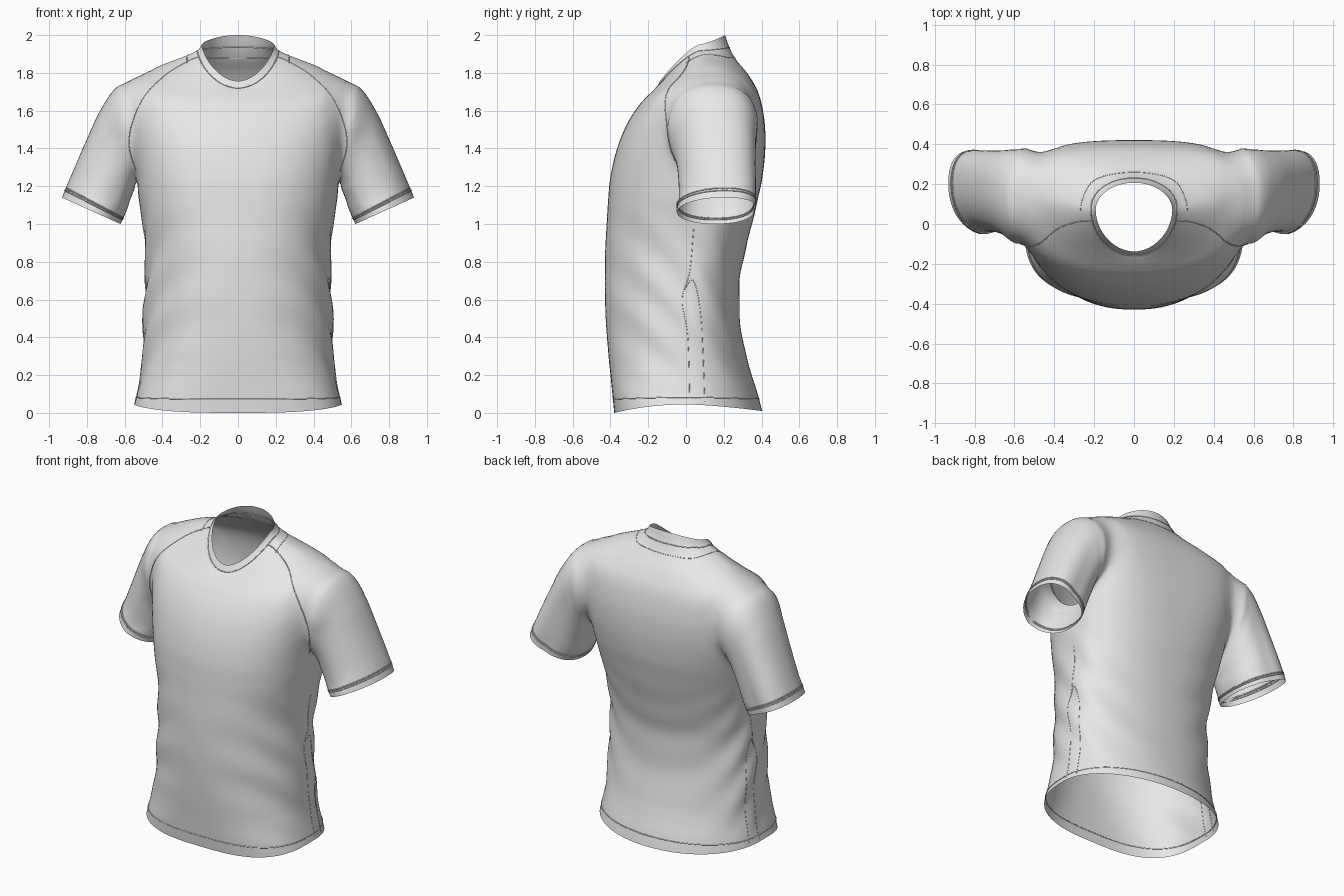
import bpy, bmesh, math
from mathutils import Vector
from mathutils.bvhtree import BVHTree

cube = bpy.data.objects.get("Cube")
if cube:
    bpy.data.objects.remove(cube, do_unlink=True)

SEGS = 96
STEPS = 6

# One plain cloth colour for the whole garment
CLOTH = (0.8, 0.8, 0.8, 1)
fabric = bpy.data.materials.new("light grey fabric")
fabric.use_nodes = True
fabric.diffuse_color = CLOTH
bsdf = next(n for n in fabric.node_tree.nodes if n.type == 'BSDF_PRINCIPLED')
bsdf.inputs["Base Color"].default_value = CLOTH
bsdf.inputs["Roughness"].default_value = 0.8


def sample(keys, t):
    """Smooth interpolation through a list of key tuples."""
    last = len(keys) - 1
    i = min(int(t), last - 1)
    u = t - i
    p = [keys[max(0, min(last, i + k))] for k in (-1, 0, 1, 2)]
    return [b + 0.5 * u * (c - a + u * (2*a - 5*b + 4*c - d + u * (3*(b - c) + d - a)))
            for a, b, c, d in zip(*p)]


def power(v, e):
    return math.copysign(abs(v) ** e, v)


# Level body rings: height, half width, front y, back y, side y, front and back squareness
body = [(0.1, 0.535, -0.39, 0.38, 0.01, 2.8, 2.1), (0.2, 0.515, -0.40, 0.347, 0.02, 2.6, 2.1),
        (0.3, 0.505, -0.41, 0.32, 0.03, 2.4, 2.1), (0.5, 0.50, -0.425, 0.285, 0.03, 2.2, 2.1),
        (0.7, 0.49, -0.43, 0.285, 0.03, 2.2, 2.1), (0.85, 0.49, -0.428, 0.312, 0.04, 2.2, 2.2),
        (1.0, 0.505, -0.42, 0.35, 0.05, 2.3, 2.3), (1.13, 0.525, -0.412, 0.38, 0.05, 2.35, 2.5),
        (1.25, 0.54, -0.40, 0.405, 0.06, 2.4, 2.7)]
# Torso rings: half width, front y, back y, side y, front z, side z, back z, squareness
torso_keys = [(0.55, -0.38, 0.403, 0.0, 0, 0.045, 0.01, 2.9, 2.1)]
torso_keys += [(a, f, b, s, z, z, z, nf, nb) for z, a, f, b, s, nf, nb in body]
torso_keys += [
    (0.57, -0.365, 0.42, 0.08, 1.40, 1.42, 1.40, 2.4, 2.9),
    (0.595, -0.312, 0.415, 0.11, 1.53, 1.60, 1.55, 2.4, 3.0),
    (0.575, -0.255, 0.385, 0.13, 1.62, 1.75, 1.69, 2.35, 2.9),
    (0.43, -0.212, 0.33, 0.12, 1.67, 1.83, 1.79, 2.2, 2.6),
    (0.29, -0.18, 0.265, 0.09, 1.70, 1.885, 1.87, 2.1, 2.3),
    (0.216, -0.158, 0.23, 0.075, 1.72, 1.918, 1.935, 2.0, 2.1),
    (0.192, -0.138, 0.207, 0.07, 1.757, 1.95, 2.0, 1.9, 2.0)]


def torso_ring(t):
    a, yf, yb, ys, zf, zs, zb, nf, nb = sample(torso_keys, t)
    ring = []
    for k in range(SEGS):
        ang = math.tau * k / SEGS
        c, s = math.cos(ang), math.sin(ang)
        n, ye, ze = (nb, yb, zb) if s > 0 else (nf, yf, zf)
        x = a * power(c, 2 / n)
        y = (ye - ys) * abs(s) ** (2 / n)
        z = zs + (ze - zs) * abs(s) ** 1.4
        # Soft slanting cloth folds, strongest at the sides and the lower back
        fade = math.sin(math.pi * max(0, min(1, (z - 0.08) / 1.05)))
        weight = max(abs(c), 0.6 if s > 0 else 0)
        fold = 1 + 0.015 * fade * weight * math.sin(23 * (z + 1.2 * y - 0.6 * x * x))
        ring.append(Vector((x * fold, ys + y * fold, z)))
    return ring


# Sleeve rings: top x, top z, bottom x, bottom z, front y, back y, backward lean of the top
sleeve_keys = [(0.38, 1.78, 0.38, 1.36, -0.07, 0.32, 0),
               (0.53, 1.777, 0.49, 1.30, -0.11, 0.375, 0),
               (0.645, 1.722, 0.525, 1.25, -0.10, 0.375, 0.01),
               (0.73, 1.60, 0.55, 1.18, -0.065, 0.368, 0.02),
               (0.80, 1.45, 0.57, 1.13, -0.05, 0.365, 0.03),
               (0.88, 1.265, 0.59, 1.07, -0.045, 0.363, 0.045),
               (0.932, 1.14, 0.622, 1.0, -0.05, 0.36, 0.05)]


def sleeve_ring(t, side):
    tx, tz, bx, bz, yf, yb, lean = sample(sleeve_keys, t)
    ring = []
    for k in range(SEGS // 2):
        ang = math.tau * k / (SEGS // 2)
        c, s = power(math.cos(ang), 0.9), power(math.sin(ang), 0.9)
        ring.append(Vector((side * ((tx + bx) + (tx - bx) * c) / 2,
                            ((yf + yb) + (yb - yf) * s) / 2 + lean * max(c, 0),
                            ((tz + bz) + (tz - bz) * c) / 2)))
    return ring


def loft(name, rings):
    """Closed tube with a fan at each end; returns the object and the fan centres."""
    bm = bmesh.new()
    rows = [[bm.verts.new(p) for p in ring] for ring in rings]
    n = len(rows[0])
    for r0, r1 in zip(rows, rows[1:]):
        for k in range(n):
            bm.faces.new((r0[k], r0[(k + 1) % n], r1[(k + 1) % n], r1[k]))
    centres = []
    for row in (rows[0], rows[-1]):
        mid = sum((v.co for v in row), Vector()) / n
        tip = bm.verts.new(mid)
        centres.append(mid)
        for k in range(n):
            bm.faces.new((row[k], row[(k + 1) % n], tip))
    bmesh.ops.recalc_face_normals(bm, faces=bm.faces)
    mesh = bpy.data.meshes.new(name)
    bm.to_mesh(mesh)
    bm.free()
    mesh.materials.append(fabric)
    obj = bpy.data.objects.new(name, mesh)
    bpy.context.collection.objects.link(obj)
    return obj, centres


def tube_rings(keys, ring):
    return [ring(i / STEPS) for i in range((len(keys) - 1) * STEPS + 1)]


# Join torso and sleeves into one garment
shirt, openings = loft("shirt", tube_rings(torso_keys, torso_ring))
sleeves = []
for side in (1, -1):
    sleeve, ends = loft("sleeve_form", tube_rings(sleeve_keys, lambda t: sleeve_ring(t, side)))
    sleeve.hide_render = True
    openings.append(ends[1])
    sleeves.append(sleeve)
    mod = shirt.modifiers.new("join_sleeve", 'BOOLEAN')
    mod.operation = 'UNION'
    mod.solver = 'EXACT'
    mod.object = sleeve

bpy.context.view_layer.update()
bm = bmesh.new()
bm.from_object(shirt, bpy.context.evaluated_depsgraph_get())
shirt.modifiers.clear()
for sleeve in sleeves:
    bpy.data.objects.remove(sleeve, do_unlink=True)

# Open the hem, neck and cuffs
tips = {min(bm.verts, key=lambda v: (v.co - p).length) for p in openings}
bmesh.ops.delete(bm, geom=list(tips), context='VERTS')

# Soften the joint where the sleeves meet the torso
joint = set()
for e in bm.edges:
    if len(e.link_faces) == 2 and e.calc_face_angle(0) > 0.2:
        if all(abs(v.co.x) > 0.36 and 1.15 < v.co.z < 1.85 for v in e.verts):
            joint.update(e.verts)
for _ in range(4):
    joint |= {e.other_vert(v) for v in joint for e in v.link_edges}
for _ in range(12):
    bmesh.ops.smooth_vert(bm, verts=list(joint), factor=0.5,
                          use_axis_x=True, use_axis_y=True, use_axis_z=True)
for f in bm.faces:
    f.smooth = True
    f.material_index = 0
surface = BVHTree.FromBMesh(bm)
bm.to_mesh(shirt.data)
bm.free()


def seam(name, paths, width=0.003, closed=False):
    """Thin raised stitching along each path."""
    curve = bpy.data.curves.new(name, 'CURVE')
    curve.dimensions = '3D'
    curve.bevel_depth = width
    curve.bevel_resolution = 1
    for path in paths:
        spline = curve.splines.new('POLY')
        spline.points.add(len(path) - 1)
        for point, co in zip(spline.points, path):
            point.co = (*co, 1)
        spline.use_cyclic_u = closed
    curve.materials.append(fabric)
    bpy.context.collection.objects.link(bpy.data.objects.new(name, curve))


def project(keys, start, direction):
    """Lay a smooth path onto the cloth along one direction."""
    path = []
    for i in range((len(keys) - 1) * 8 + 1):
        hit = surface.ray_cast(Vector(start(*sample(keys, i / 8))), Vector(direction))[0]
        if hit:
            path.append(hit)
    return path


# Stitching around the openings
seam("hem_stitching", [torso_ring(0.75)], closed=True)
seam("collar_seam", [torso_ring(len(torso_keys) - 2)], closed=True)
for side, label in ((1, "left"), (-1, "right")):
    seam(label + "_cuff_stitching", [sleeve_ring(t, side) for t in (5.5, 5.6)],
         0.004, closed=True)

# Shoulder seams, side seams and back neck seam
front_line = [(0.21, 1.885), (0.27, 1.86), (0.39, 1.785), (0.50, 1.67), (0.565, 1.52),
              (0.575, 1.40), (0.54, 1.28)]
side_lines = [[(0.04, 0.97), (0.02, 0.75), (-0.02, 0.6), (0.01, 0.4), (0.02, 0.06)],
              [(-0.01, 0.65), (0.04, 0.70), (0.08, 0.5), (0.1, 0.06)]]
for side, label in ((1, "left"), (-1, "right")):
    seam(label + "_shoulder_seam",
         [project(front_line, lambda x, z: (side * x, -2, z), (0, 1, 0))])
    seam(label + "_side_seam",
         [project(line, lambda y, z: (side * 2, y, z), (-side, 0, 0)) for line in side_lines],
         0.002)
neck_arc = [(-0.27, 0.0), (-0.26, 0.12), (-0.19, 0.225), (0.0, 0.26),
            (0.19, 0.225), (0.26, 0.12), (0.27, 0.0)]
seam("back_neck_seam", [project(neck_arc, lambda x, y: (x, y, 3), (0, 0, -1))], 0.002)
